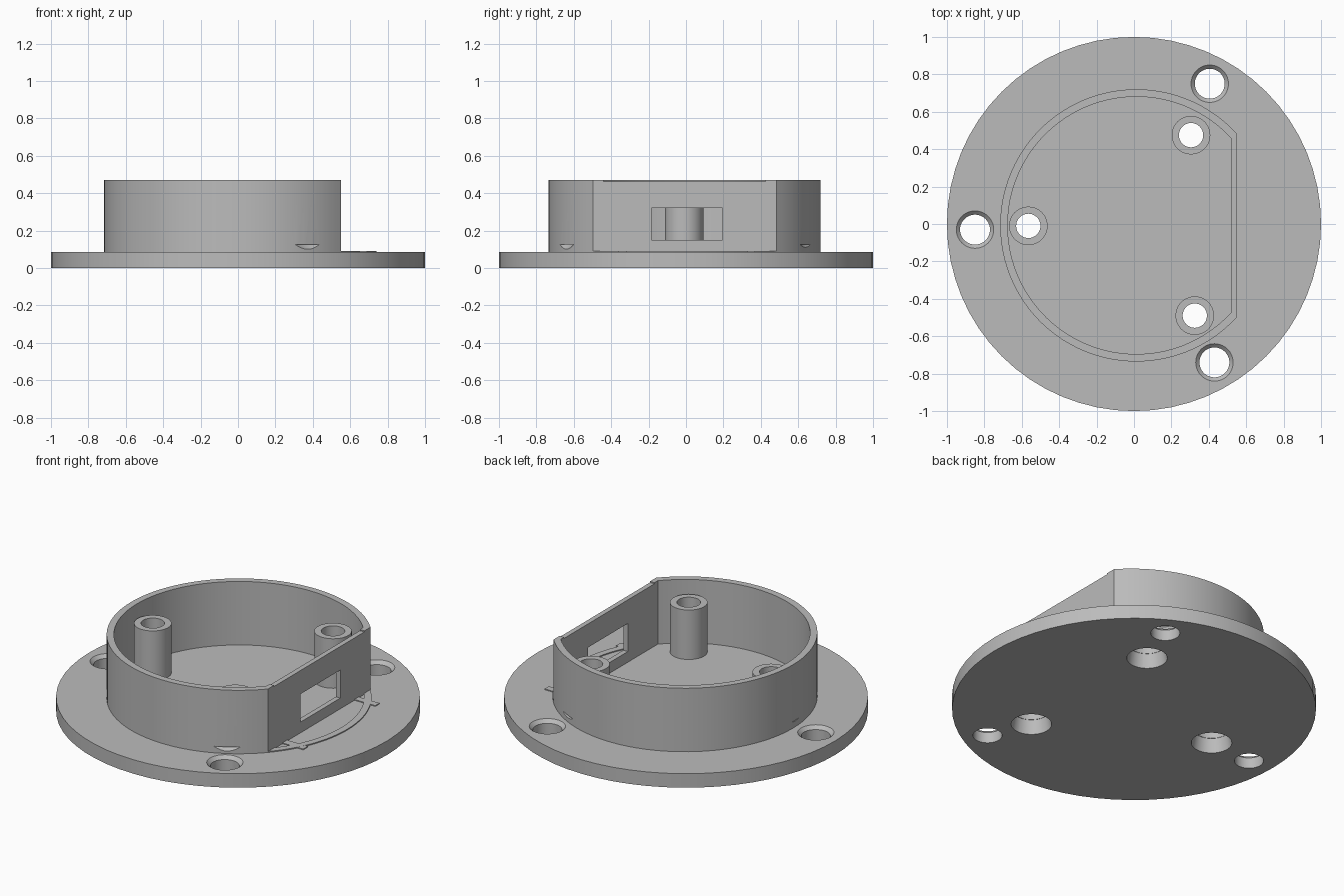
import bpy, bmesh, math

if "Cube" in bpy.data.objects:
    bpy.data.objects.remove(bpy.data.objects["Cube"], do_unlink=True)

GREY = bpy.data.materials.new("plain grey")
GREY.use_nodes = True
colour = (0.5, 0.5, 0.5, 1)
GREY.diffuse_color = colour
GREY.node_tree.nodes["Principled BSDF"].inputs["Base Color"].default_value = colour

CX, CY = 0.0125, -0.0075          # centre of the round housing
OUTER, INNER = 0.728, 0.688       # housing wall radii
FLOOR, TOP = 0.085, 0.47
FLAT_IN, FLAT_OUT = 0.52, 0.55    # flat side of the housing
FLANGE_HOLES = [(0.405, 0.75), (-0.85, -0.03), (0.43, -0.74)]
POSTS = [(0.305, 0.475), (-0.565, -0.01), (0.325, -0.49)]


def finish(name, bm):
    bmesh.ops.remove_doubles(bm, verts=bm.verts, dist=1e-5)
    bmesh.ops.recalc_face_normals(bm, faces=bm.faces)
    mesh = bpy.data.meshes.new(name)
    bm.to_mesh(mesh)
    bm.free()
    mesh.materials.append(GREY)
    obj = bpy.data.objects.new(name, mesh)
    bpy.context.collection.objects.link(obj)
    return obj


def prism(name, outline, z0, z1):
    bm = bmesh.new()
    face = bm.faces.new([bm.verts.new((x, y, z0)) for x, y in outline])
    ext = bmesh.ops.extrude_face_region(bm, geom=[face])
    for v in ext["geom"]:
        if isinstance(v, bmesh.types.BMVert):
            v.co.z = z1
    return finish(name, bm)


def box(name, x0, x1, y0, y1, z0, z1):
    return prism(name, [(x0, y0), (x1, y0), (x1, y1), (x0, y1)], z0, z1)


def lathe(name, profile, at=(0, 0), steps=40, closed=False):
    bm = bmesh.new()
    rings = []
    for i in range(steps):
        a = math.tau * i / steps
        rings.append([bm.verts.new((at[0] + r * math.cos(a), at[1] + r * math.sin(a), z))
                      for r, z in profile])
    n = len(profile)
    for i in range(steps):
        p, q = rings[i], rings[(i + 1) % steps]
        for j in range(n if closed else n - 1):
            k = (j + 1) % n
            bm.faces.new((p[j], q[j], q[k], p[k]))
    return finish(name, bm)


def arc(radius, start, end, steps):
    return [(CX + radius * math.cos(start + (end - start) * i / steps),
             CY + radius * math.sin(start + (end - start) * i / steps))
            for i in range(steps + 1)]


def d_shape(radius, flat_x):
    a = math.acos((flat_x - CX) / radius)
    return arc(radius, a, math.tau - a, 72)


def cut(target, cutters):
    bpy.context.view_layer.objects.active = target
    for c in cutters:
        mod = target.modifiers.new("cut", "BOOLEAN")
        mod.operation, mod.solver, mod.object = "DIFFERENCE", "EXACT", c
        bpy.ops.object.modifier_apply(modifier=mod.name)


# Cutters: countersunk flange holes and tapered screw bores
sinks = [lathe("sink_cutter", [(0, -0.01), (0.08, -0.01), (0.08, 0.065),
                               (0.14, 0.125), (0, 0.125)], p) for p in FLANGE_HOLES]
bores = [lathe("bore_cutter", [(0, -0.01), (0.113, -0.01), (0.097, 0.1), (0, 0.1)], p)
         for p in POSTS]

# Round base flange
base = lathe("base_flange", [(0, 0), (1, 0), (1, FLOOR), (0, FLOOR)], steps=64)
cut(base, sinks + bores)

# Housing wall with a flat side, a lowered flat edge and a connector window
wall = prism("housing_wall", d_shape(OUTER, FLAT_OUT), FLOOR, TOP)
hollow = prism("hollow_cutter", d_shape(INNER, FLAT_IN), 0, 1)
window = box("window_cutter", 0.45, 0.65, -0.185, 0.195, 0.15, 0.32)
edge = box("edge_cutter", 0.5, 0.65, -0.44, 0.425, 0.463, 1)
cut(wall, [hollow, window, edge] + sinks)

for c in sinks + bores + [hollow, window, edge]:
    bpy.data.objects.remove(c, do_unlink=True)

# Screw posts, wide bore below and narrow hole on top
posts = [lathe("screw_post_%d" % (i + 1),
               [(0.103, FLOOR), (0.103, 0.385), (0.065, 0.385), (0.065, 0.3),
                (0.097, 0.3), (0.097, FLOOR)], p, closed=True)
         for i, p in enumerate(POSTS)]

# Low raised rib outside the flat side, with two tabs
RIB = FLOOR + 0.006
a, b = (math.acos((FLAT_OUT - CX) / r) for r in (OUTER, INNER))
rib = prism("raised_rib", arc(OUTER, -a, a, 24) + arc(INNER, b, -b, 24), FLOOR - 0.01, RIB)
tabs = [box("rib_tab_back", FLAT_OUT, 0.69, 0.33, 0.37, FLOOR - 0.01, RIB - 0.0005),
        box("rib_tab_front", FLAT_OUT, 0.69, -0.36, -0.315, FLOOR - 0.01, RIB - 0.0005)]

# Smooth round surfaces, sharp edges
bpy.ops.object.select_all(action="DESELECT")
for obj in [base, wall, rib] + posts + tabs:
    obj.select_set(True)
bpy.context.view_layer.objects.active = base
bpy.ops.object.shade_smooth_by_angle(angle=math.radians(30))
